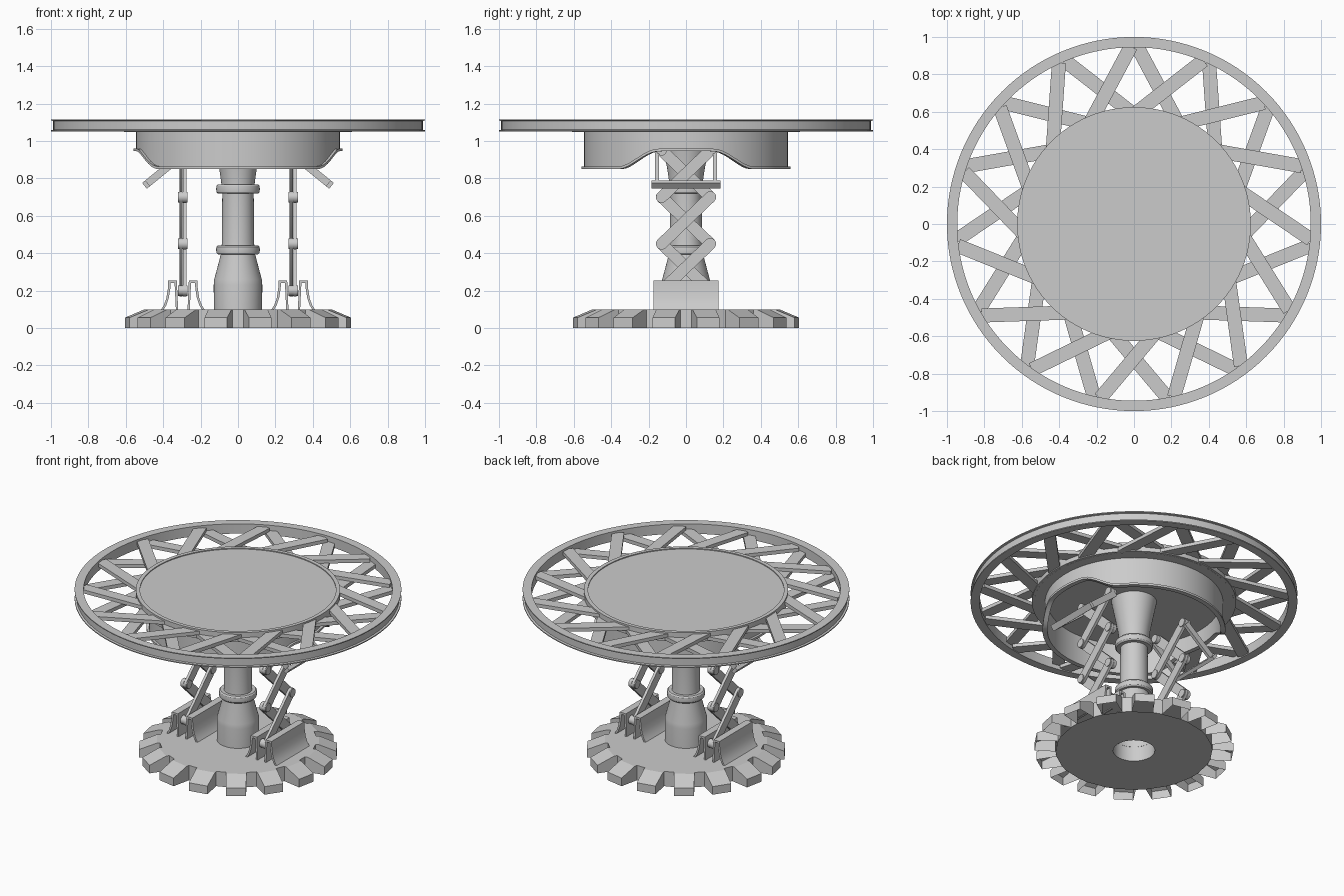
import bpy, bmesh
from math import sin, cos, pi, radians, atan2, hypot
from mathutils import Vector, Matrix

if "Cube" in bpy.data.objects:
    bpy.data.objects.remove(bpy.data.objects["Cube"])


def make(name, bm, smooth=True, fix=True):
    if fix:
        bmesh.ops.recalc_face_normals(bm, faces=bm.faces[:])
    me = bpy.data.meshes.new(name)
    bm.to_mesh(me)
    bm.free()
    ob = bpy.data.objects.new(name, me)
    bpy.context.collection.objects.link(ob)
    if smooth:
        bpy.ops.object.select_all(action='DESELECT')
        ob.select_set(True)
        bpy.context.view_layer.objects.active = ob
        bpy.ops.object.shade_smooth_by_angle(angle=radians(30))
    return ob


def lathe(name, profile, n=96, closed=True):
    """Spin a profile; profile is a list of (r, z), or a function of the angle."""
    bm = bmesh.new()
    rings = []
    for i in range(n):
        a = 2 * pi * i / n
        pts = profile(a) if callable(profile) else profile
        rings.append([bm.verts.new((r * cos(a), r * sin(a), z)) for r, z in pts])
    m = len(rings[0])
    for i in range(n):
        p, q = rings[i], rings[(i + 1) % n]
        for j in range(m if closed else m - 1):
            k = (j + 1) % m
            bm.faces.new((p[j], q[j], q[k], p[k]))
    return make(name, bm)


def prism(bm, pts, depth):
    """Extrude a closed outline of 3D points along the depth vector."""
    a = [bm.verts.new(p) for p in pts]
    b = [bm.verts.new(Vector(p) + Vector(depth)) for p in pts]
    bm.faces.new(a)
    bm.faces.new(b[::-1])
    for i in range(len(a)):
        j = (i + 1) % len(a)
        bm.faces.new((a[i], b[i], b[j], a[j]))


def bar(p, q, w, round_ends=False):
    """2D outline of a bar from p to q with width w."""
    ang = atan2(q[1] - p[1], q[0] - p[0])
    steps = 8 if round_ends else 1
    out = []
    for c, s in ((q, -pi / 2), (p, pi / 2)):
        for i in range(steps + 1):
            t = ang + s + pi * i / steps
            out.append((c[0] + w / 2 * cos(t), c[1] + w / 2 * sin(t)))
    return out


# --- gear-shaped base: 16 teeth with sloped tops and open undersides
bm = bmesh.new()
N, R0, R1, RT, ZT, H = 16, 0.48, 0.608, 0.5, 0.055, 0.1


def pv(r, a, z):
    return bm.verts.new((r * cos(a), r * sin(a), z))


top, bot, hole_t, hole_b = [], [], [], []
for i in range(N):
    c = 2 * pi * (i + 0.5) / N
    a0, a1 = c - radians(7.6), c + radians(7.6)
    t0, t1 = c - radians(5.8), c + radians(5.8)
    b = [pv(R0, a0, 0), pv(R0, a1, 0)]
    t = [pv(R0, a0, H), pv(R0, a1, H)]
    s = [pv(RT, a0 + 0.005, H), pv(RT, a1 - 0.005, H)]
    e = [pv(R1, t0, ZT), pv(R1, t1, ZT)]
    f = [pv(R1, t0, 0), pv(R1, t1, 0)]
    bm.faces.new((t[0], s[0], s[1], t[1]))
    bm.faces.new((s[0], e[0], e[1], s[1]))
    bm.faces.new((e[0], f[0], f[1], e[1]))
    bm.faces.new((b[0], f[0], e[0], s[0], t[0]))
    bm.faces.new((b[1], t[1], s[1], e[1], f[1]))
    top += t
    bot += b
    for a in (a0, a1):
        hole_t.append(pv(0.128, a, H))
        hole_b.append(pv(0.128, a, 0))
for i in range(2 * N):
    j = (i + 1) % (2 * N)
    bm.faces.new((hole_t[i], top[i], top[j], hole_t[j]))
    bm.faces.new((hole_b[i], hole_b[j], bot[j], bot[i]))
    if i % 2:
        bm.faces.new((bot[i], bot[j], top[j], top[i]))
make("gear_base", bm, smooth=False)

# --- central column with two collars
lathe("column", [(0.128, 0.0), (0.13, 0.23), (0.127, 0.26), (0.09, 0.4), (0.086, 0.46),
                 (0.084, 0.72), (0.09, 0.78), (0.1, 0.85), (0.115, 0.93), (0.14, 1.055)], 64, False)
for name, z in (("lower_collar", 0.418), ("upper_collar", 0.743)):
    lathe(name, [(0.08, z - 0.024), (0.108, z - 0.024), (0.115, z - 0.016), (0.117, z),
                 (0.115, z + 0.016), (0.108, z + 0.024), (0.08, z + 0.024)], 64)

# --- table top: disc, its rim and the outer hoop
bm = bmesh.new()
bmesh.ops.create_cone(bm, cap_ends=True, segments=96, radius1=0.61, radius2=0.61, depth=0.058,
                      matrix=Matrix.Translation((0, 0, 1.078)))
make("top_disc", bm)
lathe("disc_rim", [(0.6, 1.05), (0.625, 1.05), (0.625, 1.113), (0.6, 1.113)])
lathe("outer_hoop", [(0.945, 1.05), (1.0, 1.05), (1.0, 1.057), (0.988, 1.06), (0.988, 1.107),
                     (1.0, 1.11), (1.0, 1.116), (0.945, 1.116)], 128)

# --- criss-cross spokes in two layers
for name, side, z in (("spokes_left", 1, 1.078), ("spokes_right", -1, 1.056)):
    bm = bmesh.new()
    for i in range(15):
        a = pi / 2 + 2 * pi * i / 15
        o, n = a + side * radians(1), a + side * radians(24)
        pts = bar((0.585 * cos(n), 0.585 * sin(n)), (0.95 * cos(o), 0.95 * sin(o)), 0.075)
        # square the bar ends: the two-step outline already gives four corners
        prism(bm, [(x, y, z) for x, y in pts], (0, 0, 0.024))
    make(name, bm, smooth=False)


# --- apron with raised arches on the left and right
def apron_profile(a):
    off = abs(atan2(sin(2 * a), cos(2 * a))) / 2
    t = min(max((off - radians(15)) / radians(25), 0), 1)
    b = 0.945 - 0.095 * t * t * (3 - 2 * t)
    return [(0.545, 1.055), (0.545, b + 0.014), (0.56, b + 0.014), (0.56, b),
            (0.53, b), (0.53, 1.055)]


lathe("apron", apron_profile, 128)

# --- scissor supports, brackets and tilted handles on both sides
for sx, side in ((-1, "left"), (1, "right")):
    xc = 0.295 * sx
    # scissor bars
    bm = bmesh.new()
    for z in (0.2, 0.45, 0.7):
        for d in (-1, 1):
            pts = bar((-0.13 * d, z), (0.13 * d, z + 0.25), 0.062, True)
            x0 = xc + (0.001 if d > 0 else -0.019)
            prism(bm, [(x0, y, w) for y, w in pts], (0.018, 0, 0))
    make(side + "_scissor_bars", bm)
    # pivot pins
    bm = bmesh.new()
    for z in (0.2, 0.45, 0.7, 0.95):
        for y in (-0.13, 0.13):
            bmesh.ops.create_cone(bm, cap_ends=True, segments=20, radius1=0.028, radius2=0.028, depth=0.05,
                                  matrix=Matrix.Translation((xc, y, z)) @ Matrix.Rotation(pi / 2, 4, 'Y'))
    make(side + "_pivots", bm)
    # curved hollow brackets facing each other
    bm = bmesh.new()
    outer = [(0.025, 0.095), (0.032, 0.253), (0.078, 0.253), (0.08, 0.21), (0.088, 0.16),
             (0.102, 0.12), (0.12, 0.095)]
    inner = [(0.105, 0.095), (0.089, 0.12), (0.075, 0.16), (0.067, 0.21), (0.065, 0.24),
             (0.044, 0.24), (0.037, 0.095)]
    for d in (-1, 1):
        prism(bm, [(xc + d * x, -0.175, z) for x, z in outer + inner], (0, 0.35, 0))
    make(side + "_brackets", bm)
    # tilted handle: end bar and two straps
    bm = bmesh.new()
    low, high = Vector((0.5, 0.76)), Vector((0.285, 0.935))
    u = (high - low).normalized()
    for p, q, y, dy in ((low, low + u * 0.022, -0.185, 0.37), (low, high, -0.165, 0.02),
                        (low, high, 0.145, 0.02)):
        prism(bm, [(sx * x, y, z) for x, z in bar(p, q, 0.04)], (0, dy, 0))
    make(side + "_handle", bm, smooth=False)
